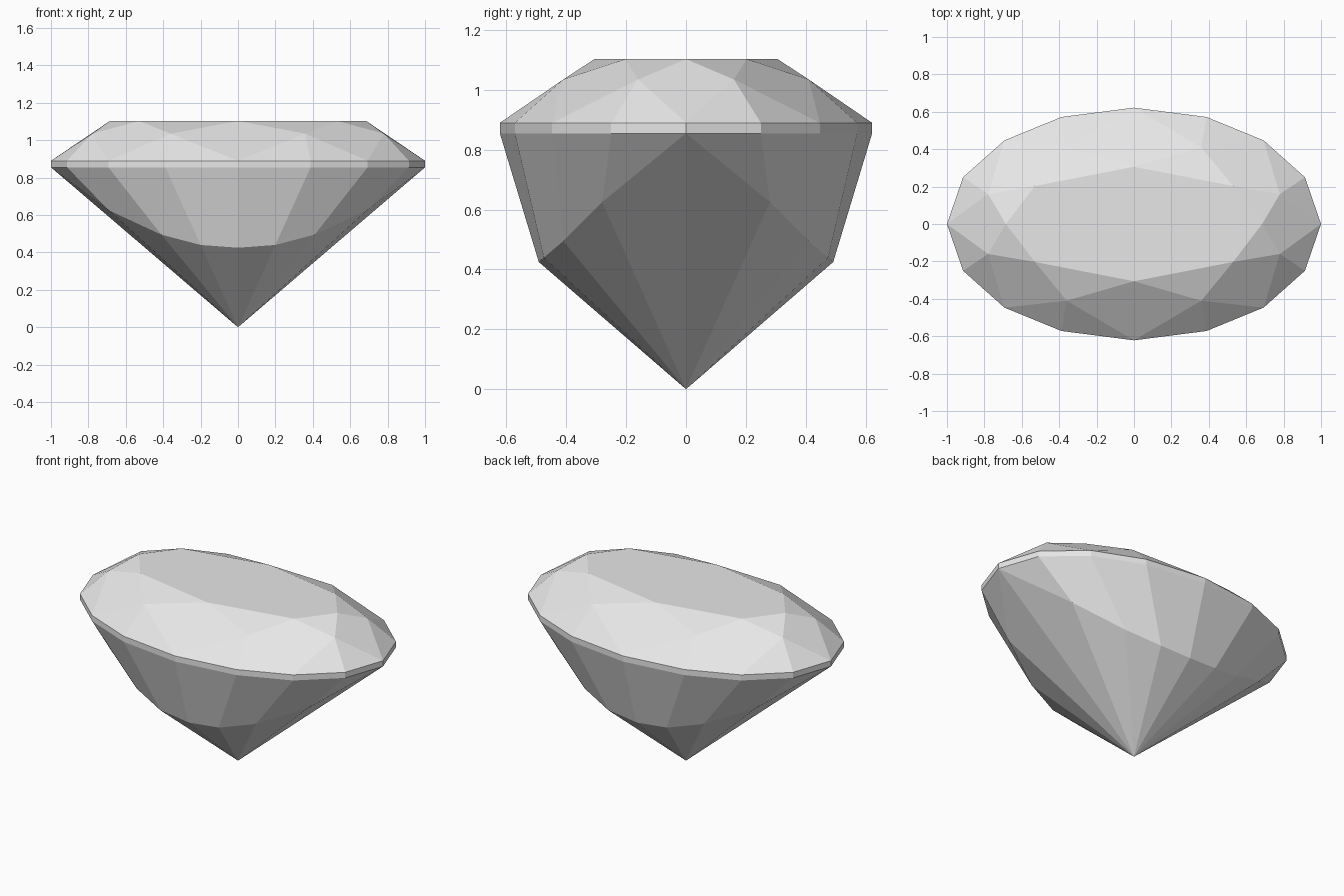
import bpy
import bmesh

cube = bpy.data.objects.get("Cube")
if cube:
    bpy.data.objects.remove(cube, do_unlink=True)

# Single gem colour
GREY = (0.8, 0.8, 0.8, 1.0)
mat = bpy.data.materials.new("pale_grey_gem")
mat.use_nodes = True
mat.diffuse_color = GREY
mat.node_tree.nodes["Principled BSDF"].inputs["Base Color"].default_value = GREY


def full_ring(quarter):
    """Mirror points running from +x to +y into a counter-clockwise loop."""
    half = quarter + [(-x, y, z) for x, y, z in reversed(quarter) if x > 0]
    half = [p for i, p in enumerate(half) if p not in half[:i]]
    return half + [(x, -y, z) for x, y, z in reversed(half) if y > 0]


# Oval outline and the heights of its band
outline = [(1, 0), (0.914, 0.25), (0.693, 0.447), (0.388, 0.572), (0, 0.622)]
GIRDLE_LOW, GIRDLE_TOP, MID, TABLE = 0.855, 0.89, 1.035, 1.103

rings = {
    "low": [(x, y, GIRDLE_LOW) for x, y in outline],
    "top": [(x, y, GIRDLE_TOP) for x, y in outline],
    "mid": [(0.78, 0.16, MID), (0.36, 0.41, MID)],
    "table": [(0.685, 0, TABLE), (0.53, 0.203, TABLE), (0, 0.306, TABLE)],
    # Belly break, touching the girdle at both narrow ends
    "belly": [(1, 0, GIRDLE_LOW), (0.69, 0.28, 0.625), (0.41, 0.41, 0.495),
              (0.2, 0.475, 0.44), (0, 0.492, 0.425)],
}

bm = bmesh.new()
v = {name: [bm.verts.new(p) for p in full_ring(q)] for name, q in rings.items()}
low, top, mid, table, belly = (v[n] for n in ("low", "top", "mid", "table", "belly"))
culet = bm.verts.new((0, 0, 0))

# Crown: table, star facets, kites and upper girdle facets
bm.faces.new(table)
for i in range(8):
    j, a, b, c = (i + 1) % 8, 2 * i, 2 * i + 1, (2 * i + 2) % 16
    bm.faces.new((table[i], mid[i], table[j]))
    bm.faces.new((table[i], mid[i - 1], top[a], mid[i]))
    bm.faces.new((mid[i], top[a], top[b]))
    bm.faces.new((mid[i], top[b], top[c]))

# Girdle band, belly facets and the facets down to the point
for k in range(16):
    n = (k + 1) % 16
    bm.faces.new((low[k], low[n], top[n], top[k]))
    bm.faces.new((belly[k], belly[n], low[n], low[k]))
    bm.faces.new((culet, belly[n], belly[k]))

# Weld the belly to the girdle at the narrow ends
bmesh.ops.remove_doubles(bm, verts=bm.verts, dist=0.0005)
bmesh.ops.recalc_face_normals(bm, faces=bm.faces)

mesh = bpy.data.meshes.new("oval_gem")
bm.to_mesh(mesh)
bm.free()
mesh.materials.append(mat)
gem = bpy.data.objects.new("oval_gem", mesh)
bpy.context.scene.collection.objects.link(gem)
